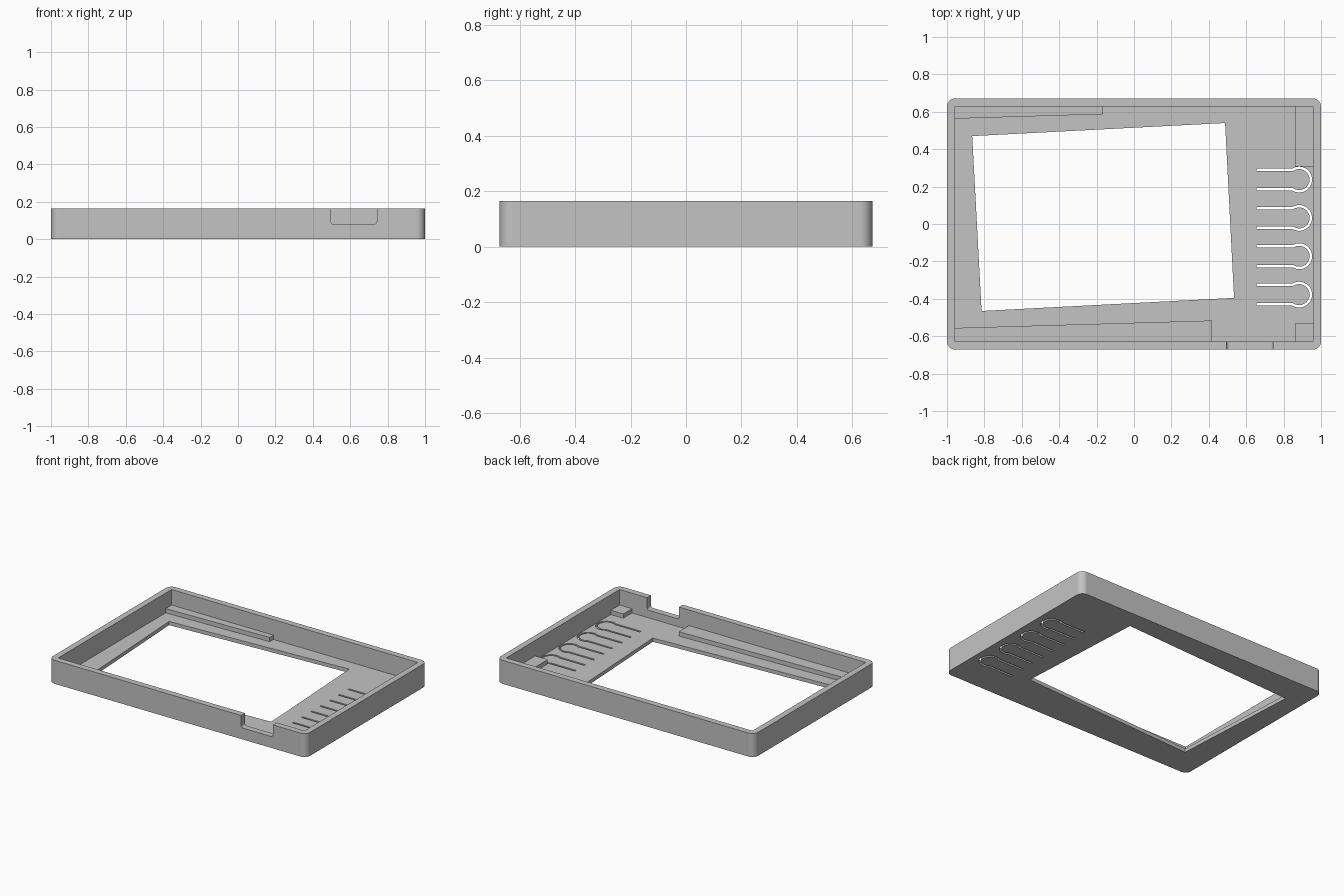
import bpy, bmesh, math

if "Cube" in bpy.data.objects:
    bpy.data.objects.remove(bpy.data.objects["Cube"], do_unlink=True)

# Single grey plastic
grey = bpy.data.materials.new("grey_plastic")
grey.use_nodes = True
colour = (0.55, 0.55, 0.55, 1)
grey.diffuse_color = colour
grey.node_tree.nodes["Principled BSDF"].inputs["Base Color"].default_value = colour

HEIGHT, FLOOR, RAIL_TOP = 0.165, 0.026, 0.056
HALF_X, HALF_Y = 1.0, 0.672
IN_X, IN_Y = 0.957, 0.629


def prism(name, points, z0, z1, round_radius=0, segments=8):
    """Vertical prism from a plan outline, optionally with rounded upright edges."""
    bm = bmesh.new()
    face = bm.faces.new([bm.verts.new((x, y, z0)) for x, y in points])
    new = bmesh.ops.extrude_face_region(bm, geom=[face])["geom"]
    top = [v for v in new if isinstance(v, bmesh.types.BMVert)]
    bmesh.ops.translate(bm, verts=top, vec=(0, 0, z1 - z0))
    if round_radius:
        upright = [e for e in bm.edges
                   if abs(e.verts[0].co.z - e.verts[1].co.z) > 0.01]
        bmesh.ops.bevel(bm, geom=upright, offset=round_radius,
                        segments=segments, profile=0.5, affect='EDGES')
    bmesh.ops.recalc_face_normals(bm, faces=bm.faces)
    mesh = bpy.data.meshes.new(name)
    bm.to_mesh(mesh)
    bm.free()
    mesh.materials.append(grey)
    obj = bpy.data.objects.new(name, mesh)
    bpy.context.collection.objects.link(obj)
    return obj


def rect(x0, x1, y0, y1):
    return [(x0, y0), (x1, y0), (x1, y1), (x0, y1)]


def activate(obj):
    bpy.ops.object.select_all(action='DESELECT')
    obj.select_set(True)
    bpy.context.view_layer.objects.active = obj


def cut(obj, cutter):
    activate(obj)
    mod = obj.modifiers.new("cut", 'BOOLEAN')
    mod.operation, mod.solver, mod.object = 'DIFFERENCE', 'EXACT', cutter
    bpy.ops.object.modifier_apply(modifier=mod.name)
    bpy.data.objects.remove(cutter, do_unlink=True)


def key_slot(cy, x0=0.655, cx=0.883):
    """Thin slot outline around a round-ended springy tongue."""
    def side(radius, half):
        a = math.pi - math.asin(half / radius)
        steps = 28
        arc = [(cx + radius * math.cos(a - 2 * a * i / steps),
                cy + radius * math.sin(a - 2 * a * i / steps))
               for i in range(steps + 1)]
        return [(x0, cy + half)] + arc + [(x0, cy - half)]
    return side(0.069, 0.059) + side(0.056, 0.046)[::-1]


# Open tray with rounded outer corners
tray = prism("tray", rect(-HALF_X, HALF_X, -HALF_Y, HALF_Y), 0, HEIGHT, 0.045)
cut(tray, prism("cavity", rect(-IN_X, IN_X, -IN_Y, IN_Y), FLOOR, 0.3))

# Slightly turned screen opening
window = [(-0.815, -0.465), (0.535, -0.395), (0.487, 0.54), (-0.865, 0.47)]
cut(tray, prism("window", window, -0.1, 0.1))

# Cable notch in the front wall, with rounded lower corners
notch = prism("notch", rect(0.495, 0.742, 0.08, 0.3), -0.05, 0.05, 0.015, 4)
notch.rotation_euler.x = math.pi / 2
notch.location.y = -0.66
bpy.context.view_layer.update()
cut(tray, notch)

# Four push-button tongues
for i in range(4):
    cut(tray, prism("slot", key_slot(0.2375 - 0.205 * i), -0.1, 0.1))

activate(tray)
bpy.ops.object.shade_smooth_by_angle(angle=math.radians(30))
weighted = tray.modifiers.new("flat_walls", 'WEIGHTED_NORMAL')
weighted.keep_sharp = True

# Locating rails along the long walls and support blocks in the right corners
base = FLOOR - 0.005
W = 0.005
prism("back_rail", [(-IN_X - W, 0.563), (-0.165, 0.587),
                    (-0.165, IN_Y + W), (-IN_X - W, IN_Y + W)], base, RAIL_TOP)
prism("front_rail", [(-IN_X - W, -IN_Y - W), (0.417, -IN_Y - W),
                     (0.417, -0.516), (-IN_X - W, -0.556)], base, RAIL_TOP)
prism("back_block", rect(0.86, IN_X + W, 0.307, IN_Y + W), base, RAIL_TOP)
prism("front_block", rect(0.86, IN_X + W, -IN_Y - W, -0.532), base, RAIL_TOP)
